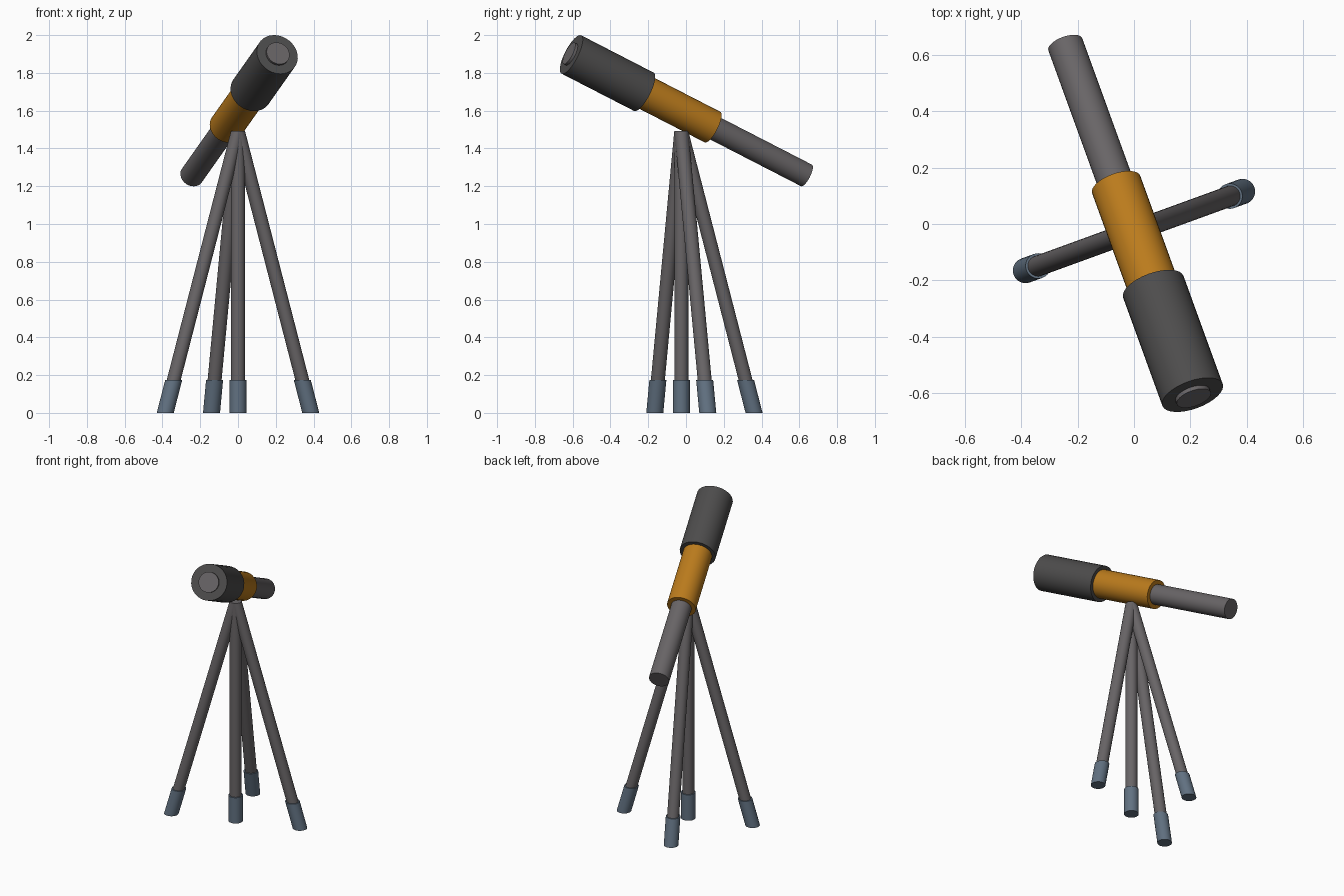
import bpy, bmesh, math
from mathutils import Vector, Matrix

if "Cube" in bpy.data.objects:
    bpy.data.objects.remove(bpy.data.objects["Cube"])


def material(name, color):
    m = bpy.data.materials.new(name)
    m.diffuse_color = (*color, 1)
    m.use_nodes = True
    m.node_tree.nodes["Principled BSDF"].inputs["Base Color"].default_value = m.diffuse_color
    return m


GREY = material("grey_metal", (0.14, 0.13, 0.135))
DARK = material("dark_metal", (0.075, 0.073, 0.073))
BRASS = material("brass", (0.5, 0.2, 0.012))
SLATE = material("slate", (0.12, 0.165, 0.22))


def cylinder(name, a, b, r, mat, level_ends=False, sides=32):
    """Closed cylinder from a to b; level_ends keeps both ends horizontal."""
    a, b = Vector(a), Vector(b)
    d = b - a
    if level_ends:
        axes = Matrix.Identity(3)
    else:
        axes = d.to_track_quat('Z', 'Y').to_matrix()
    bm = bmesh.new()
    rings = []
    for centre in (a, b):
        ring = []
        for i in range(sides):
            t = 2 * math.pi * i / sides
            ring.append(bm.verts.new(
                centre + axes @ Vector((r * math.cos(t), r * math.sin(t), 0))))
        rings.append(ring)
    for i in range(sides):
        j = (i + 1) % sides
        bm.faces.new((rings[0][i], rings[0][j], rings[1][j], rings[1][i]))
    bm.faces.new(rings[0])
    bm.faces.new(rings[1])
    bmesh.ops.recalc_face_normals(bm, faces=bm.faces)
    mesh = bpy.data.meshes.new(name)
    bm.to_mesh(mesh)
    bm.free()
    obj = bpy.data.objects.new(name, mesh)
    bpy.context.collection.objects.link(obj)
    mesh.materials.append(mat)
    bpy.ops.object.select_all(action='DESELECT')
    obj.select_set(True)
    bpy.context.view_layer.objects.active = obj
    bpy.ops.object.shade_smooth_by_angle(angle=math.radians(35))
    return obj


# Telescope: three nested tubes on one tilted axis
front = Vector((0.208, -0.607, 1.8975))
back = Vector((-0.244, 0.638, 1.257))


def along(t):
    return front.lerp(back, t)


cylinder("eyepiece_tube", along(-0.01), back, 0.064, GREY)
cylinder("middle_tube", along(0.25), along(0.6), 0.091, BRASS)
cylinder("front_barrel", front, along(0.308), 0.114, DARK)

# Stand: centre post and three splayed legs, each with a foot sleeve
apex = Vector((0, -0.025, 1.493))
SPREAD, FOOT_H = 0.41, 0.175
turn = math.radians(20)
directions = {
    "centre": Vector((0, 0, 0)),
    "right": Vector((math.cos(turn), math.sin(turn), 0)),
    "left": Vector((-math.cos(turn), -math.sin(turn), 0)),
    "back": Vector((-math.sin(turn), math.cos(turn), 0)),
}
for side, d in directions.items():
    base = Vector((0, apex.y, 0)) + d * SPREAD
    ankle = base.lerp(apex, FOOT_H / apex.z)
    cylinder(side + "_leg", base.lerp(apex, 0.02), apex, 0.037, GREY, True)
    cylinder(side + "_foot", base, ankle, 0.045, SLATE, True)
